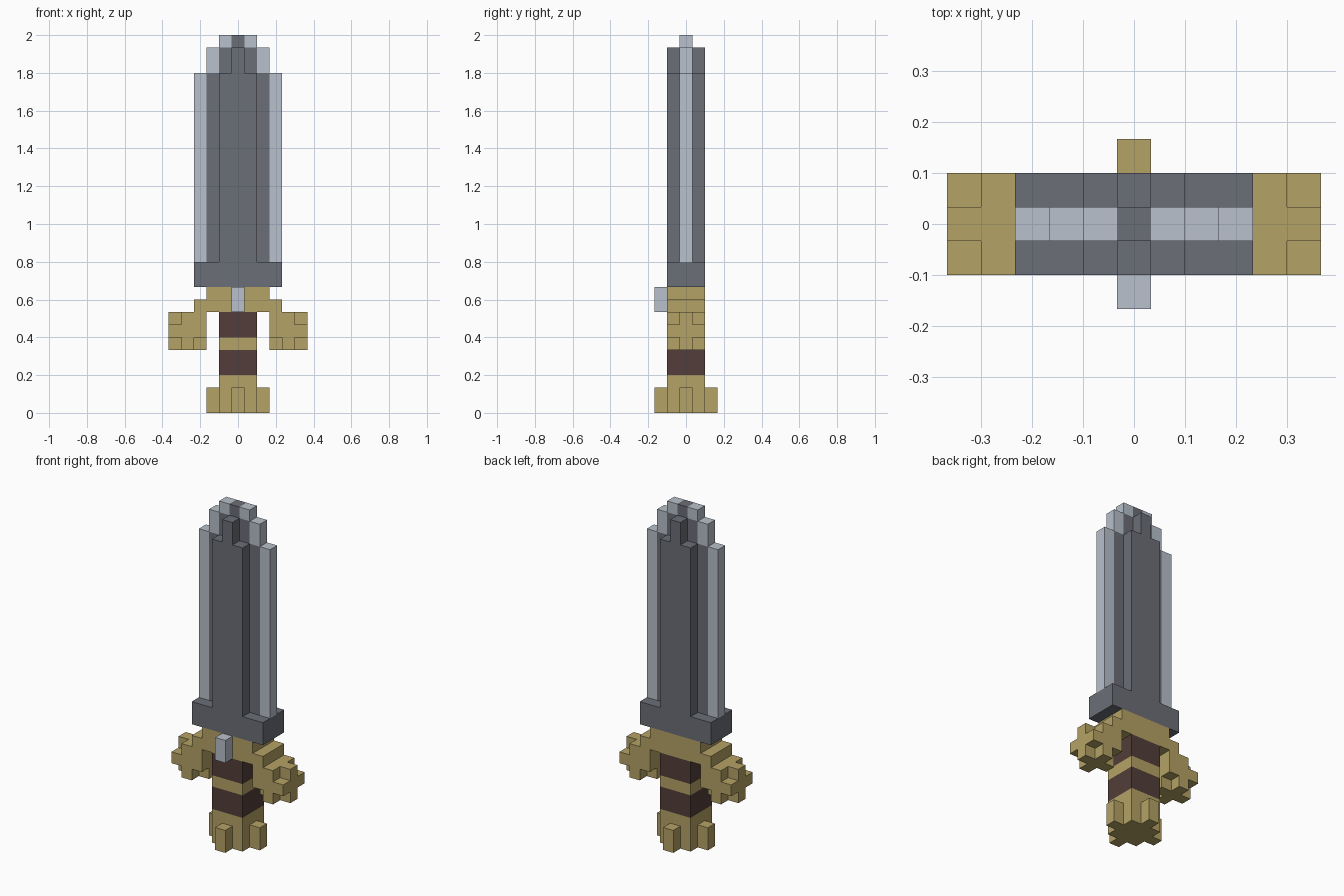
import bpy
import bmesh
from itertools import product
from mathutils import Vector

cube = bpy.data.objects.get("Cube")
if cube:
    bpy.data.objects.remove(cube, do_unlink=True)

U = 2 / 30  # edge of one block


def material(name, r, g, b):
    mat = bpy.data.materials.new(name)
    mat.use_nodes = True
    mat.diffuse_color = (r, g, b, 1)
    mat.node_tree.nodes["Principled BSDF"].inputs["Base Color"].default_value = (r, g, b, 1)
    return mat


pale_steel = material("pale steel", 0.479, 0.533, 0.604)
dark_steel = material("dark steel", 0.147, 0.156, 0.181)
brass = material("brass", 0.462, 0.361, 0.133)
leather = material("brown leather", 0.084, 0.048, 0.041)


def box(x0, x1, y0, y1, z0, z1):
    """Cells from first to last column in x and y, between two heights in z."""
    return set(product(range(x0, x1 + 1), range(y0, y1 + 1), range(z0, z1)))


def centred(half_x, half_y, z0, z1):
    return box(-half_x, half_x, -half_y, half_y, z0, z1)


def mirrored(cells):
    return cells | {(-x, y, z) for x, y, z in cells}


# Pommel: square core with a short prong on each side
pommel = centred(1, 1, 0, 3) | centred(2, 0, 0, 2) | centred(0, 2, 0, 2)

# Drooping guard end: a block with its free corners knocked off
guard_end = {c for c in box(3, 5, -1, 1, 5, 8)
             if not (c[0] != 4 and c[1] != 0 and c[2] != 6) or (c[0] == 3 and c[2] == 7)}
crossguard = centred(3, 1, 8, 9) | centred(2, 1, 9, 10)

# Blade: thick ridge, thin flanks and a stepped pale cutting edge
ridge = centred(1, 1, 12, 27) | centred(0, 1, 27, 29)
web = centred(2, 0, 12, 27) | centred(1, 0, 27, 29) | centred(0, 0, 29, 30)
edge = box(3, 3, 0, 0, 12, 27) | box(2, 2, 0, 0, 27, 29) | box(1, 1, 0, 0, 29, 30)

parts = {
    "pommel": (pommel, brass),
    "lower_grip": (centred(1, 1, 3, 5), leather),
    "grip_band": (centred(1, 1, 5, 6), brass),
    "upper_grip": (centred(1, 1, 6, 8), leather),
    "crossguard": (crossguard | mirrored(guard_end), brass),
    "guard_stud": (box(0, 0, -2, -2, 8, 10), pale_steel),
    "blade_collar": (centred(3, 1, 10, 12), dark_steel),
    "blade_core": (ridge | web, dark_steel),
    "blade_edge": (mirrored(edge), pale_steel),
}
occupied = set().union(*(cells for cells, _ in parts.values()))


def build(name, cells, mat):
    """Skin the cells, leaving out faces buried against any other cell."""
    bm = bmesh.new()
    for cell in cells:
        centre = Vector(cell) + Vector((0, 0, 0.5))
        for axis, sign in product(range(3), (-1, 1)):
            normal = Vector((0, 0, 0))
            normal[axis] = sign
            if tuple(int(a + b) for a, b in zip(cell, normal)) in occupied:
                continue
            side = Vector((0, 0, 0))
            side[(axis + 1) % 3] = 1
            up = normal.cross(side)
            corners = [(-1, -1), (1, -1), (1, 1), (-1, 1)]
            bm.faces.new([bm.verts.new((centre + (normal + side * a + up * b) / 2) * U)
                          for a, b in corners])
    bmesh.ops.remove_doubles(bm, verts=bm.verts[:], dist=U / 100)
    # Join flat neighbours into large faces
    bmesh.ops.dissolve_limit(bm, angle_limit=0.01, verts=bm.verts[:], edges=bm.edges[:])
    mesh = bpy.data.meshes.new(name)
    bm.to_mesh(mesh)
    bm.free()
    mesh.materials.append(mat)
    bpy.context.collection.objects.link(bpy.data.objects.new(name, mesh))


for part_name, (part_cells, part_material) in parts.items():
    build(part_name, part_cells, part_material)
